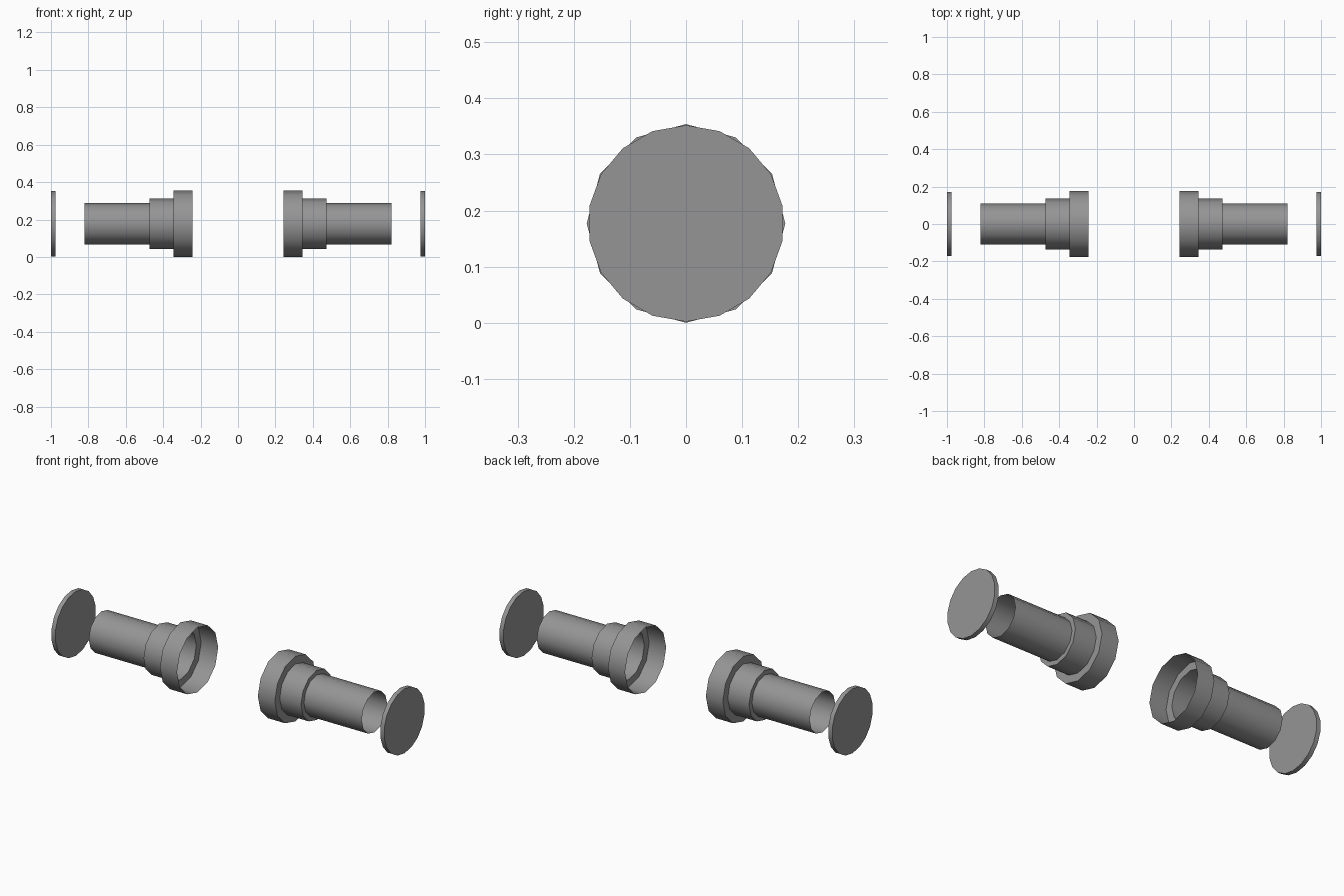
import bpy
import bmesh
from math import sin, cos, pi, radians

CENTRE_Z = 0.177

cube = bpy.data.objects.get("Cube")
if cube:
    bpy.data.objects.remove(cube, do_unlink=True)

# Single grey metal colour
GREY = (0.3, 0.3, 0.3, 1)
metal = bpy.data.materials.new("grey metal")
metal.use_nodes = True
metal.diffuse_color = GREY
metal.node_tree.nodes["Principled BSDF"].inputs["Base Color"].default_value = GREY


def turned_part(name, profile, sides, side, closed):
    """Turn an (x, radius) profile about the long axis on one side of the model."""
    bm = bmesh.new()
    rings = []
    for x, r in profile:
        angles = [2 * pi * i / sides for i in range(sides)]
        rings.append([bm.verts.new((side * x, r * sin(a), r * cos(a))) for a in angles])
    faces = []
    for a, b in zip(rings, rings[1:]):
        for i in range(sides):
            j = (i + 1) % sides
            faces.append(bm.faces.new((a[i], b[i], b[j], a[j])))
    if closed:
        faces.append(bm.faces.new(rings[0]))
        faces.append(bm.faces.new(rings[-1][::-1]))
    if side < 0:
        bmesh.ops.reverse_faces(bm, faces=faces)
    mesh = bpy.data.meshes.new(name)
    bm.to_mesh(mesh)
    bm.free()
    mesh.materials.append(metal)
    obj = bpy.data.objects.new(name, mesh)
    obj.location.z = CENTRE_Z
    bpy.context.collection.objects.link(obj)
    bpy.ops.object.select_all(action='DESELECT')
    obj.select_set(True)
    bpy.context.view_layer.objects.active = obj
    bpy.ops.object.shade_smooth_by_angle(angle=radians(40))
    return obj


# Open stepped sleeve: wide ring, collar, narrow tube
SLEEVE = [(0.243, 0.177), (0.345, 0.177), (0.345, 0.135),
          (0.473, 0.135), (0.473, 0.11), (0.82, 0.11)]
# Thin solid end disc
DISC = [(0.976, 0.175), (1.0, 0.175)]

for label, side in (("left", 1), ("right", -1)):
    turned_part(label + "_stepped_sleeve", SLEEVE, 12, side, False)
    turned_part(label + "_end_disc", DISC, 18, side, True)
